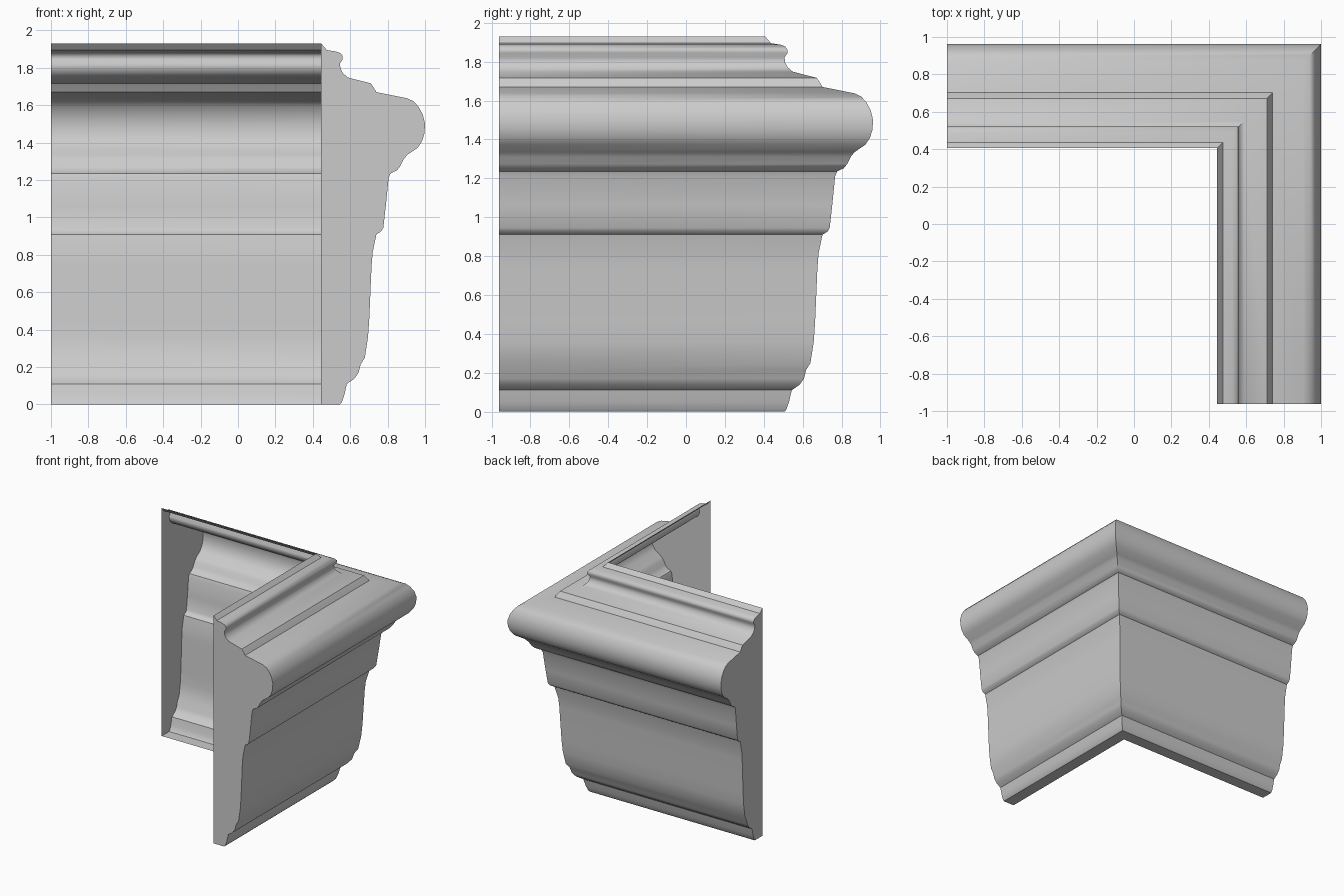
import bpy, bmesh

if "Cube" in bpy.data.objects:
    bpy.data.objects.remove(bpy.data.objects["Cube"])

# Moulding profile: (projection from the open back, height), top to bottom
BACK = 0.445
PROFILE = [
    (.445, 1.93), (.475, 1.895), (.525, 1.887), (.548, 1.878), (.56, 1.862),
    (.56, 1.845), (.545, 1.822), (.548, 1.795), (.562, 1.77), (.588, 1.748),
    (.71, 1.717), (.722, 1.70), (.74, 1.67), (.905, 1.637), (.94, 1.62),
    (.965, 1.592), (.988, 1.55), (1.0, 1.50), (.997, 1.45), (.985, 1.41),
    (.96, 1.372), (.905, 1.335), (.885, 1.31), (.868, 1.275), (.85, 1.252),
    (.815, 1.235), (.805, 1.21), (.79, 1.06), (.777, .945), (.765, .925),
    (.74, .91), (.72, .815), (.714, .74), (.702, .46), (.695, .36),
    (.678, .25), (.656, .215), (.645, .17), (.622, .138), (.582, .11),
    (.568, .05), (.555, .012), (.545, 0), (BACK, 0),
]
END_X, END_Y = -1.0, -0.962
SHIFT = 0.962 - 1.0          # the two legs' back planes differ by this offset

bm = bmesh.new()
# Three stations: left end, mitred corner, front end
left = [bm.verts.new((END_X, p + SHIFT, z)) for p, z in PROFILE]
mitre = [bm.verts.new((p, p + SHIFT, z)) for p, z in PROFILE]
front = [bm.verts.new((p, END_Y, z)) for p, z in PROFILE]

# Moulded faces and underside of both legs; the wall side stays open
for a, b in ((left, mitre), (mitre, front)):
    for i in range(len(PROFILE) - 1):
        bm.faces.new((a[i], a[i + 1], b[i + 1], b[i]))

# Flat end caps
bm.faces.new(left[::-1])
bm.faces.new(front)
bm.normal_update()
bmesh.ops.recalc_face_normals(bm, faces=bm.faces)
# Keep the underside facing down
if next(f for f in bm.faces if all(v.co.z == 0 for v in f.verts)).normal.z > 0:
    bmesh.ops.reverse_faces(bm, faces=bm.faces)

mesh = bpy.data.meshes.new("cornice_corner")
bm.to_mesh(mesh)
bm.free()
obj = bpy.data.objects.new("cornice_corner", mesh)
bpy.context.collection.objects.link(obj)

# Smooth along the profile, crisp at mitre and ends
bpy.context.view_layer.objects.active = obj
obj.select_set(True)
bpy.ops.object.shade_smooth_by_angle(angle=0.7)
